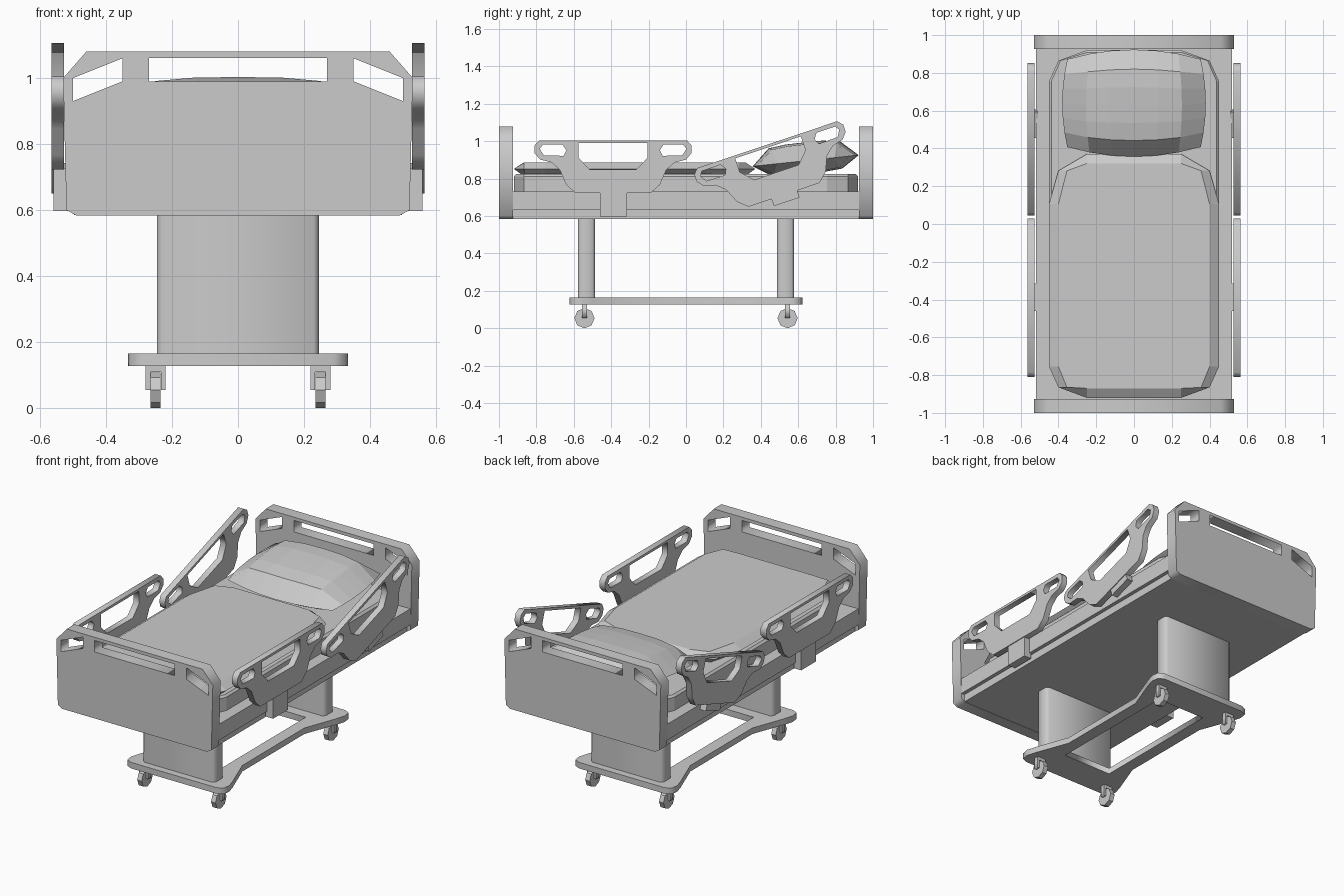
import bpy, bmesh, math
from mathutils import Matrix

cube = bpy.data.objects.get("Cube")
if cube:
    bpy.data.objects.remove(cube, do_unlink=True)

grey = bpy.data.materials.new("plain_grey")
grey.use_nodes = True
grey.diffuse_color = (0.6, 0.6, 0.6, 1)
grey.node_tree.nodes["Principled BSDF"].inputs["Base Color"].default_value = (0.6, 0.6, 0.6, 1)

FLAT = Matrix.Identity(4)
FRONT = Matrix(((1, 0, 0, 0), (0, 0, -1, 0), (0, 1, 0, 0), (0, 0, 0, 1)))
SIDE = Matrix(((0, 0, 1, 0), (1, 0, 0, 0), (0, 1, 0, 0), (0, 0, 0, 1)))


def add(name, mesh):
    mesh.materials.clear()
    mesh.materials.append(grey)
    obj = bpy.data.objects.new(name, mesh)
    bpy.context.collection.objects.link(obj)
    return obj


def finish(name, bm):
    bmesh.ops.recalc_face_normals(bm, faces=bm.faces)
    mesh = bpy.data.meshes.new(name)
    bm.to_mesh(mesh)
    bm.free()
    return add(name, mesh)


def plate(name, loops, depth, matrix):
    """Extruded outline; the loops after the first are holes."""
    curve = bpy.data.curves.new(name, "CURVE")
    curve.dimensions = "2D"
    curve.fill_mode = "BOTH"
    curve.extrude = depth / 2
    for loop in loops:
        spline = curve.splines.new("POLY")
        spline.points.add(len(loop) - 1)
        for p, (x, y) in zip(spline.points, loop):
            p.co = (x, y, 0, 1)
        spline.use_cyclic_u = True
    temp = bpy.data.objects.new(name + "_curve", curve)
    bpy.context.collection.objects.link(temp)
    deps = bpy.context.evaluated_depsgraph_get()
    mesh = bpy.data.meshes.new_from_object(temp.evaluated_get(deps))
    bpy.data.objects.remove(temp, do_unlink=True)
    bm = bmesh.new()
    bm.from_mesh(mesh)
    bpy.data.meshes.remove(mesh)
    bmesh.ops.remove_doubles(bm, verts=bm.verts, dist=0.0001)
    bm.transform(matrix)
    return finish(name, bm)


def box(name, x0, x1, y0, y1, z0, z1, matrix=FLAT):
    bm = bmesh.new()
    bmesh.ops.create_cube(bm, size=1)
    bm.transform(matrix @ Matrix.Translation(((x0 + x1) / 2, (y0 + y1) / 2, (z0 + z1) / 2))
                 @ Matrix.Diagonal((x1 - x0, y1 - y0, z1 - z0, 1)))
    return finish(name, bm)


def loft(name, rings):
    """Closed stack of equal-length rings."""
    bm = bmesh.new()
    rows = [[bm.verts.new(p) for p in ring] for ring in rings]
    n = len(rows[0])
    for a, b in zip(rows, rows[1:]):
        for i in range(n):
            bm.faces.new((a[i], a[(i + 1) % n], b[(i + 1) % n], b[i]))
    bm.faces.new(rows[0])
    bm.faces.new(rows[-1])
    return finish(name, bm)


def mirrored(half):
    return half + [(-x, y) for x, y in reversed(half)]


def flipped(loop):
    return [(-x, y) for x, y in loop]


def pad_ring(y0, y1, inset, z, stretch=1.0):
    """Rectangle with two-step cut corners."""
    hx = 0.45
    front = [(0.25, y0 + inset), (hx - 0.05 - 0.9 * inset, y0 + 0.055), (hx - inset, y0 + 0.165)]
    back = [(hx - inset, y1 - 0.165 * stretch),
            (hx - 0.05 - 0.9 * inset, y1 - 0.055 * stretch), (0.25, y1 - inset)]
    return [(x, y, z) for x, y in mirrored(front + back)]


# Head and foot boards with grip openings
board = mirrored([(0.49, 0.583), (0.52, 0.6), (0.53, 1.0), (0.46, 1.08)])
slot = mirrored([(0.27, 0.99), (0.27, 1.06)])
grip = [(0.35, 0.99), (0.5, 0.93), (0.5, 1.0), (0.35, 1.06)]
for name, y in (("foot_board", -0.963), ("head_board", 0.963)):
    plate(name, [board, slot, grip, flipped(grip)], 0.075,
          Matrix.Translation((0, y, 0)) @ FRONT)

# Bed deck, stepped along the sides
box("deck_lower", -0.497, 0.497, -0.93, 0.93, 0.585, 0.632)
box("deck_upper", -0.52, 0.52, -0.93, 0.93, 0.632, 0.73)

# Mattress and blanket
loft("mattress", [pad_ring(-0.92, 0.92, i, z) for i, z in ((0, 0.73), (0, 0.812), (0.012, 0.824))])
loft("blanket", [pad_ring(-0.92, 0.37, i, z, 1.6)
                 for i, z in ((0.05, 0.815), (0, 0.852), (0.05, 0.885))])

# Pillow: two domed sheets joined at the rim, tilted up at the head end
bm = bmesh.new()
for height in (0.098, -0.07):
    grid = bmesh.ops.create_grid(bm, x_segments=6, y_segments=6, size=1)
    for v in grid["verts"]:
        u, w = v.co.x, v.co.y
        dome = max(0, (1 - u ** 4) * (1 - w ** 4)) ** 0.55
        v.co = (0.38 * u * (1 - 0.07 * w * w), 0.285 * w * (1 - 0.18 * u * u), height * dome)
bmesh.ops.remove_doubles(bm, verts=bm.verts, dist=0.0005)
bm.transform(Matrix.Translation((0, 0.64, 0.896)) @ Matrix.Rotation(math.radians(6), 4, "X"))
finish("pillow", bm)

# Side rails: level at the foot, raised at the head
rail = mirrored([(0.2, -0.235), (0.25, -0.19), (0.285, -0.11), (0.33, -0.07),
                 (0.39, -0.055), (0.42, -0.02), (0.42, 0.02), (0.395, 0.048)])
window = mirrored([(0.125, -0.108), (0.185, -0.045), (0.185, 0.033)])
handle = [(0.25, -0.005), (0.27, 0.025), (0.375, 0.025), (0.392, 0.002), (0.37, -0.033), (0.265, -0.035)]
for side, s in (("left", 1), ("right", -1)):
    for end, y, z, tilt, drop in (("foot", -0.39, 0.957, 0, 0.36), ("head", 0.449, 0.936, 18.5, 0.275)):
        place = Matrix.Translation((0, y, z)) @ Matrix.Rotation(math.radians(tilt), 4, "X")
        plate(f"{end}_rail_{side}", [rail, window, handle, flipped(handle)], 0.038,
              place @ Matrix.Translation((s * 0.546, 0, 0)) @ SIDE)
        xs = sorted((s * 0.51, s * 0.56))
        box(f"{end}_rail_mount_{side}", *xs, -0.07, 0.075, -drop, -0.23, place)

# Lifting columns with cut corners
for name, y in (("front_column", -0.532), ("rear_column", 0.532)):
    plan = mirrored([(0.23, y - 0.046), (0.245, y - 0.031), (0.245, y + 0.031), (0.23, y + 0.046)])
    plate(name, [plan], 0.44, Matrix.Translation((0, 0, 0.375)))

# Waisted base with a central opening
base = mirrored([(0.29, -0.622), (0.325, -0.605), (0.333, -0.56), (0.315, -0.5), (0.24, -0.3),
                 (0.24, 0.3), (0.315, 0.5), (0.333, 0.56), (0.325, 0.605), (0.29, 0.622)])
opening = mirrored([(0.165, -0.42), (0.165, 0.42)])
plate("base", [base, opening], 0.037, Matrix.Translation((0, 0, 0.146)))

# Casters: eight-sided wheel in a fork
for end, y in (("front", -0.543), ("rear", 0.543)):
    for side, x in (("left", 0.25), ("right", -0.25)):
        name = f"{end}_{side}_caster"
        bm = bmesh.new()
        bmesh.ops.create_cone(bm, cap_ends=True, segments=8, radius1=0.054, radius2=0.054, depth=0.03)
        bm.transform(Matrix.Translation((x, y, 0.054)) @ Matrix.Rotation(math.pi / 2, 4, "Y"))
        finish(name + "_wheel", bm)
        fork = mirrored([(0.016, 0.055), (0.03, 0.055), (0.03, 0.13)])
        fork = [(0.016, 0.109)] + fork + [(-0.016, 0.109)]
        plate(name + "_fork", [fork], 0.026, Matrix.Translation((x, y, 0)) @ FRONT)
